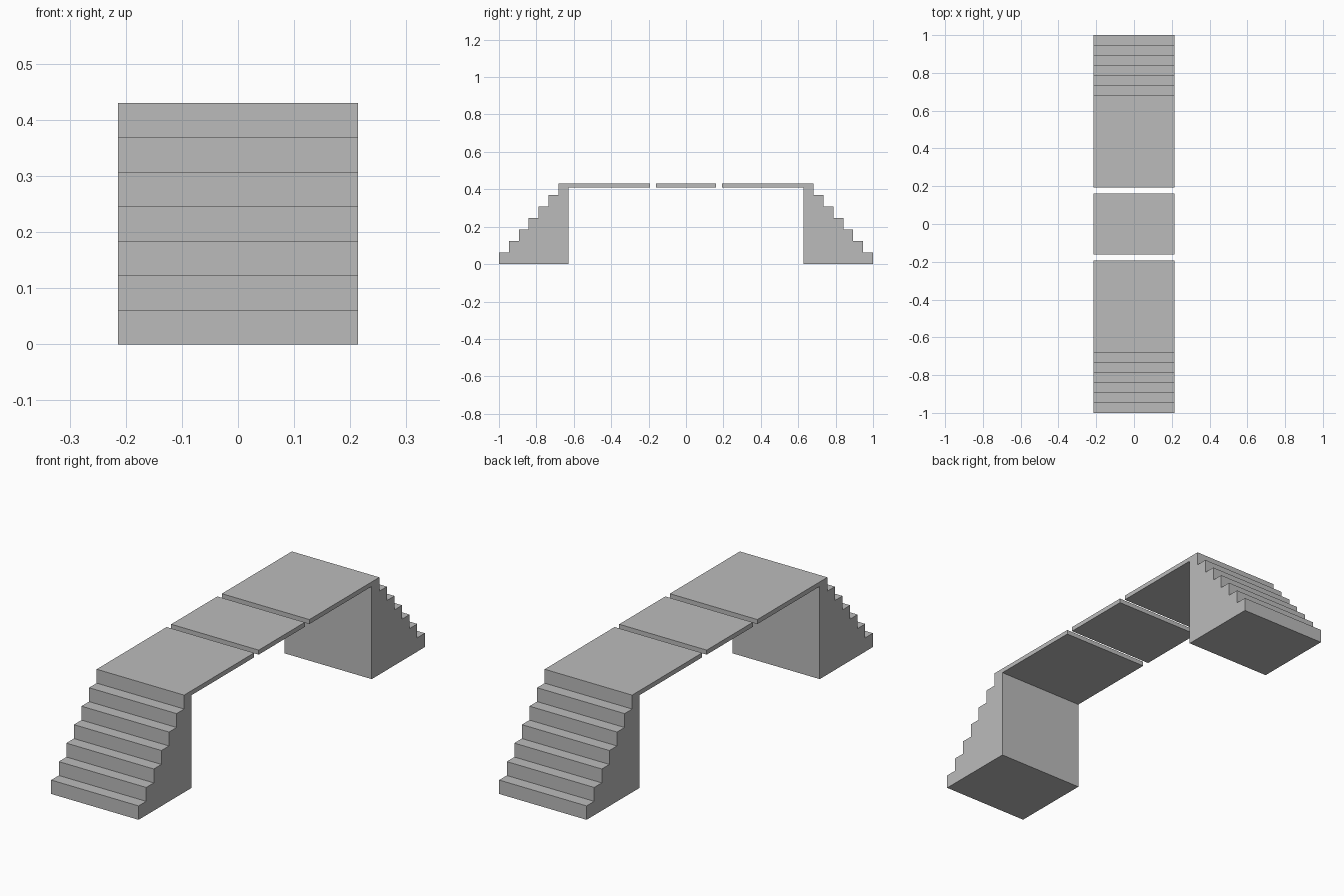
import bpy
import bmesh

cube = bpy.data.objects.get("Cube")
if cube:
    bpy.data.objects.remove(cube, do_unlink=True)

HALF_WIDTH = 0.214
HEIGHT = 0.43
STEPS = 7
TREAD = 0.053
RISE = HEIGHT / STEPS
INNER = 1 - STEPS * TREAD
THICK = 0.02

grey = bpy.data.materials.new("plain_grey")
grey.use_nodes = True
grey.diffuse_color = (0.5, 0.5, 0.5, 1)
grey.node_tree.nodes["Principled BSDF"].inputs["Base Color"].default_value = (0.5, 0.5, 0.5, 1)


def extrude_profile(name, profile):
    """Sweep a closed (y, z) outline across the full width."""
    bm = bmesh.new()
    face = bm.faces.new([bm.verts.new((-HALF_WIDTH, y, z)) for y, z in profile])
    swept = bmesh.ops.extrude_face_region(bm, geom=[face])["geom"]
    verts = [v for v in swept if isinstance(v, bmesh.types.BMVert)]
    bmesh.ops.translate(bm, verts=verts, vec=(2 * HALF_WIDTH, 0, 0))
    bmesh.ops.recalc_face_normals(bm, faces=bm.faces)
    mesh = bpy.data.meshes.new(name)
    bm.to_mesh(mesh)
    bm.free()
    mesh.materials.append(grey)
    obj = bpy.data.objects.new(name, mesh)
    bpy.context.collection.objects.link(obj)


def slab(name, y0, y1):
    low = HEIGHT - THICK
    extrude_profile(name, [(y0, low), (y1, low), (y1, HEIGHT), (y0, HEIGHT)])


# Solid staircase and fixed deck at each end
for side, label in ((-1, "front"), (1, "back")):
    outline = [(side * INNER, 0), (side, 0)]
    for i in range(STEPS):
        y = side * (1 - i * TREAD)
        outline += [(y, (i + 1) * RISE), (side * (1 - (i + 1) * TREAD), (i + 1) * RISE)]
    extrude_profile(label + "_stairs", outline)
    slab(label + "_deck", side * INNER, side * 0.193)

# Separate middle deck between the two gaps
slab("middle_deck", -0.161, 0.161)
